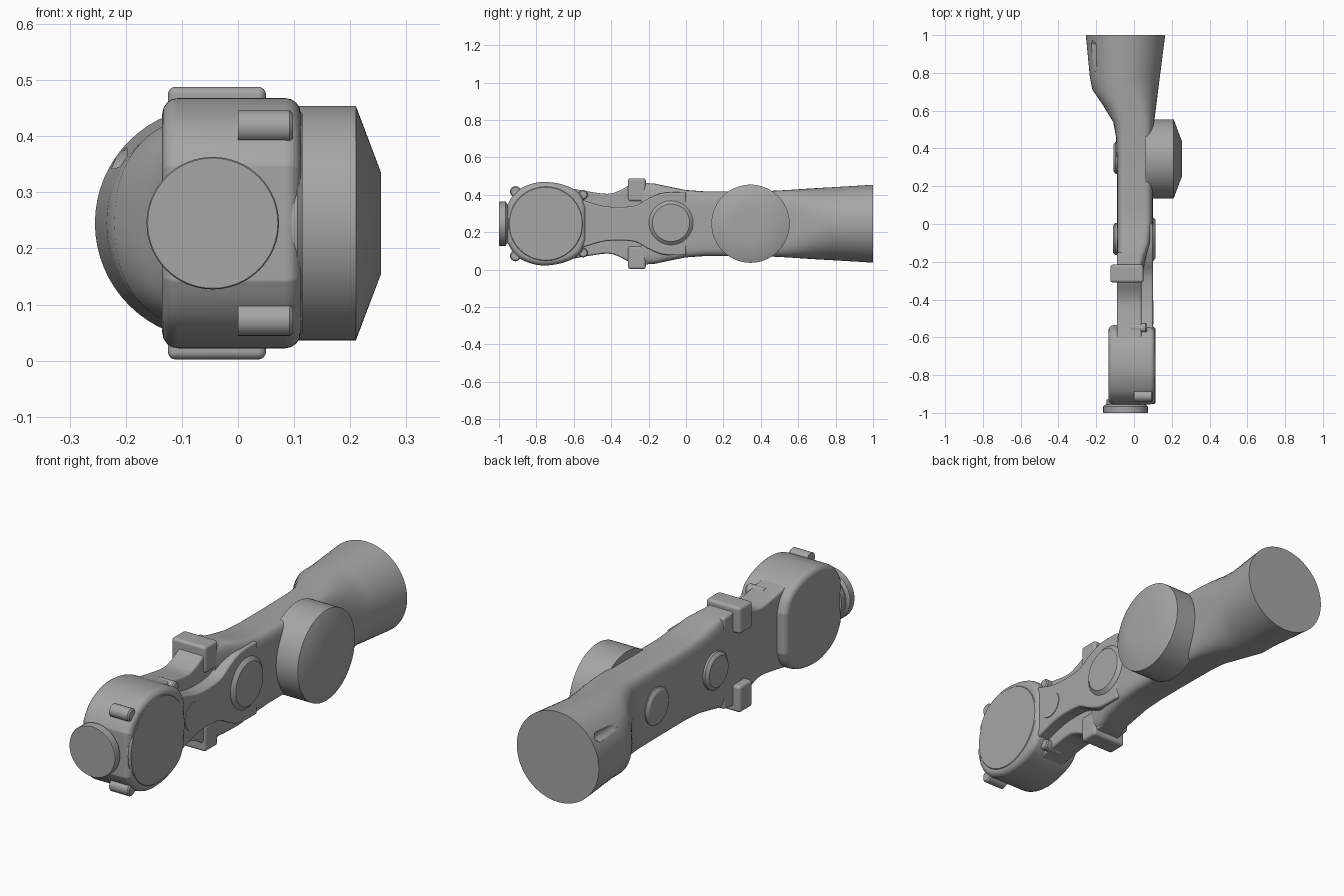
import bpy, bmesh, math
from mathutils import Matrix, Vector

if "Cube" in bpy.data.objects:
    bpy.data.objects.remove(bpy.data.objects["Cube"], do_unlink=True)

MID = 0.245  # height of the long axis

grey = bpy.data.materials.new("plain grey")
grey.use_nodes = True
grey.diffuse_color = (0.38, 0.38, 0.38, 1)
grey.node_tree.nodes["Principled BSDF"].inputs["Base Color"].default_value = (0.38, 0.38, 0.38, 1)


def finish(name, bm, bevel=0.0, limit=50):
    """Round the hard edges, shade smooth and link the part."""
    bmesh.ops.recalc_face_normals(bm, faces=bm.faces)
    if bevel:
        hard = [e for e in bm.edges if len(e.link_faces) == 2
                and e.calc_face_angle() > math.radians(limit)]
        bmesh.ops.bevel(bm, geom=hard, offset=bevel, segments=4, profile=0.5,
                        affect='EDGES', clamp_overlap=True)
    mesh = bpy.data.meshes.new(name)
    bm.to_mesh(mesh)
    bm.free()
    for p in mesh.polygons:
        p.use_smooth = True
    mesh.set_sharp_from_angle(angle=math.radians(32))
    mesh.materials.append(grey)
    obj = bpy.data.objects.new(name, mesh)
    bpy.context.collection.objects.link(obj)
    obj.modifiers.new("even shading", 'WEIGHTED_NORMAL').keep_sharp = True
    return obj


def rings(name, loops, bevel=0.0):
    """Skin a list of equal point loops and cap both ends."""
    bm = bmesh.new()
    vs = [[bm.verts.new(p) for p in loop] for loop in loops]
    n = len(vs[0])
    for a, b in zip(vs, vs[1:]):
        for i in range(n):
            j = (i + 1) % n
            bm.faces.new((a[i], a[j], b[j], b[i]))
    bm.faces.new(vs[0])
    bm.faces.new(vs[-1])
    return finish(name, bm, bevel)


def turned(name, axis, centre, profile, sides=64):
    """Disc-like part: profile is (position along axis, radius)."""
    loops = []
    for pos, r in profile:
        loop = []
        for i in range(sides):
            t = math.tau * i / sides
            u, w = r * math.cos(t), r * math.sin(t)
            loop.append((pos, centre[0] + u, centre[1] + w) if axis == 'x'
                        else (centre[0] + u, pos, centre[1] + w))
        loops.append(loop)
    return rings(name, loops)


def smooth_path(pts, steps=5):
    """Catmull-Rom curve through the given points."""
    pts = [Vector(p) for p in pts]
    ext = [pts[0]] + pts + [pts[-1]]
    out = []
    for a, b, c, d in zip(ext, ext[1:], ext[2:], ext[3:]):
        for s in range(steps):
            t = s / steps
            out.append(0.5 * (2 * b + (c - a) * t + (2 * a - 5 * b + 4 * c - d) * t * t
                              + (3 * b - a - 3 * c + d) * t ** 3))
    return out + [pts[-1]]


def plate(name, upper, x0, x1, bevel):
    """Slab across x; upper edge (y, half height) is mirrored below the axis."""
    edge = smooth_path(upper)
    outline = [(p.x, MID + p.y) for p in edge] + [(p.x, MID - p.y) for p in reversed(edge)]
    return rings(name, [[(x, y, z) for y, z in outline] for x in (x0, x1)], bevel)


def box(name, lo, hi, bevel):
    bm = bmesh.new()
    bmesh.ops.create_cube(bm, size=1)
    lo, hi = Vector(lo), Vector(hi)
    bmesh.ops.transform(bm, verts=bm.verts, matrix=Matrix.Translation((lo + hi) / 2)
                        @ Matrix.Diagonal((*(hi - lo), 1)))
    return finish(name, bm, bevel)


# Long body: squarish in the middle, opening into a round rear end
# stations: y, left x, right x, half height, squareness
stations = [(-0.24, -0.09, 0.05, 0.215, 6), (-0.17, -0.09, 0.065, 0.215, 6),
            (-0.1, -0.09, 0.09, 0.2, 6), (0, -0.09, 0.1, 0.18, 6),
            (0.1, -0.09, 0.1, 0.173, 6), (0.3, -0.09, 0.1, 0.173, 6),
            (0.46, -0.095, 0.1, 0.176, 5), (0.54, -0.11, 0.107, 0.18, 4),
            (0.63, -0.165, 0.118, 0.186, 2.9), (0.71, -0.22, 0.128, 0.191, 2.3),
            (0.78, -0.234, 0.137, 0.195, 2), (1, -0.255, 0.165, 0.208, 2)]
loops = []
for y, x0, x1, hz, n in stations:
    loop = []
    for i in range(64):
        c, s = math.cos(math.tau * i / 64), math.sin(math.tau * i / 64)
        loop.append(((x0 + x1) / 2 + (x1 - x0) / 2 * math.copysign(abs(c) ** (2 / n), c), y,
                     MID + hz * math.copysign(abs(s) ** (2 / n), s)))
    loops.append(loop)
body = rings("body", loops)

# Shallow finger groove in the flared rear
groove = turned("groove_cutter", 'y', (-0.225, 0.37),
                [(0.78, 0.008), (0.81, 0.028), (0.95, 0.028), (0.98, 0.008)], 24)
groove.hide_render = True
groove.hide_viewport = True
groove.display_type = 'WIRE'
cut = body.modifiers.new("groove", 'BOOLEAN')
cut.object = groove
cut.solver = 'EXACT'
body.modifiers.move(1, 0)

# Neck: a tall web on the right and a slim waist bar on the left
plate("neck_web", [(-0.62, 0.19), (-0.52, 0.172), (-0.42, 0.16), (-0.36, 0.175),
                   (-0.3, 0.205), (-0.23, 0.218), (-0.15, 0.21)], -0.09, 0.04, 0.02)
plate("waist_bar", [(-0.62, 0.15), (-0.53, 0.12), (-0.42, 0.092), (-0.28, 0.095),
                    (-0.2, 0.135), (-0.12, 0.165), (0, 0.168)], 0.02, 0.1, 0.014)

# Head: thick rounded drum with a softly tapering back
plate("head", [(-0.955, 0.1), (-0.93, 0.145), (-0.89, 0.185), (-0.82, 0.215),
               (-0.75, 0.223), (-0.67, 0.212), (-0.6, 0.185), (-0.56, 0.15),
               (-0.535, 0.09)], -0.135, 0.112, 0.032)
turned("head_face", 'x', (-0.75, MID), [(0.08, 0.203), (0.106, 0.203), (0.115, 0.195)])
turned("front_neck", 'y', (-0.045, MID), [(-0.98, 0.1), (-0.93, 0.1)])
turned("front_cap", 'y', (-0.045, MID), [(-1, 0.116), (-0.997, 0.118), (-0.966, 0.118), (-0.955, 0.105)])

# Clamp tabs and screw bosses above and below
for side, sign in (("upper", 1), ("lower", -1)):
    zs = sorted((MID + sign * 0.12, MID + sign * 0.243))
    box(side + "_tab", (-0.125, -0.31, zs[0]), (0.05, -0.215, zs[1]), 0.014)
    turned(side + "_front_screw", 'x', (-0.912, MID + sign * 0.172),
           [(0, 0.029), (0.092, 0.029), (0.098, 0.023)], 24)
    turned(side + "_rear_screw", 'x', (-0.55, MID + sign * 0.155),
           [(-0.02, 0.025), (0.062, 0.025), (0.068, 0.02)], 24)

# Round pads on both flanks
turned("left_pad", 'x', (-0.08, MID + 0.005), [(0.08, 0.12), (0.1, 0.118), (0.115, 0.1)])
turned("waist_disc", 'x', (-0.468, MID), [(0.09, 0.064), (0.103, 0.064)], 48)
turned("right_middle_pad", 'x', (-0.08, MID), [(-0.08, 0.085), (-0.1, 0.085), (-0.112, 0.07)])
turned("right_rear_pad", 'x', (0.35, MID), [(-0.08, 0.085), (-0.098, 0.085), (-0.108, 0.07)])

# Large side knob with a conical face
turned("side_knob", 'x', (0.345, MID), [(0.06, 0.209), (0.21, 0.209), (0.255, 0.09)], 72)
